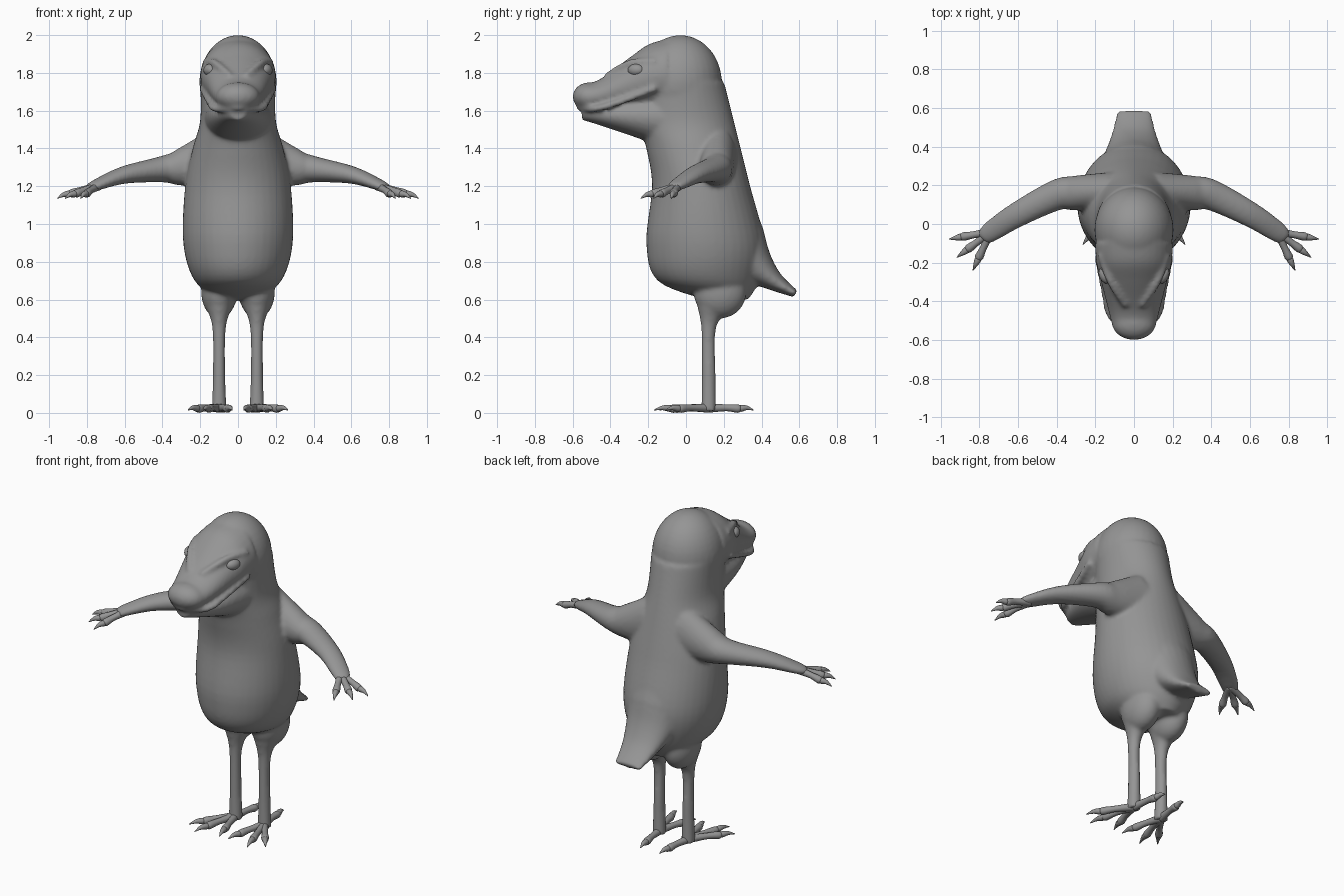
import bpy, bmesh, math
from mathutils import Vector, Matrix

X, Y, Z = Matrix.Identity(3)

cube = bpy.data.objects.get("Cube")
if cube:
    bpy.data.objects.remove(cube, do_unlink=True)

shade = (.3, .3, .3, 1)
grey = bpy.data.materials.new("plain grey")
grey.use_nodes = True
grey.diffuse_color = shade
grey.node_tree.nodes["Principled BSDF"].inputs["Base Color"].default_value = shade


def spline(rows, steps=6):
    """Smooth interpolation through rows of numbers."""
    rows = [Vector(row) for row in rows]
    padded = [rows[0], *rows, rows[-1]]
    result = []
    for before, start, end, after in zip(padded, padded[1:], padded[2:], padded[3:]):
        leave, arrive = (end - before) / 2, (after - start) / 2
        for step in range(steps):
            t = step / steps
            ease = t * t * (3 - 2 * t)
            result.append(start.lerp(end, ease) + leave * (t * (1 - t) ** 2) - arrive * (t * t * (1 - t)))
    return result + [rows[-1]]


def tube(mesh, rows, side=1, axes=None, segments=24):
    """Loft ellipses along rows of x, y, z, width radius, depth radius."""
    points = spline(rows)
    centres = [Vector(point[:3]) for point in points]
    rings = []
    for index, point in enumerate(points):
        across, upward = axes or (None, None)
        if not axes:
            ahead = centres[min(index + 1, len(centres) - 1)] - centres[max(index - 1, 0)]
            across = ahead.cross(Z).normalized()
            upward = across.cross(ahead).normalized()
        ring = []
        for segment in range(segments):
            angle = math.tau * segment / segments
            spot = centres[index] + across * math.cos(angle) * point[3] + upward * math.sin(angle) * point[4]
            spot.x *= side
            ring.append(mesh.verts.new(spot))
        rings.append(ring)
    for lower, upper in zip(rings, rings[1:]):
        for k in range(segments):
            mesh.faces.new((lower[k - 1], lower[k], upper[k], upper[k - 1]))
    mesh.faces.new(rings[0])
    mesh.faces.new(rings[-1])


def ridge(mesh, points, radius, side):
    """A thin raised fold of skin."""
    tube(mesh, [(*point, radius, radius) for point in points], side, segments=12)


def ball(mesh, centre, radii, side=1):
    """An ellipsoid."""
    place = Vector(centre)
    place.x *= side
    bmesh.ops.create_uvsphere(mesh, u_segments=32, v_segments=20, radius=1,
                              matrix=Matrix.LocRotScale(place, None, Vector(radii)))


def digit(mesh, root, degrees, length, drop, side):
    """Toe or finger with a swollen end and a tapering claw."""
    heading = Vector((math.cos(math.radians(degrees)), math.sin(math.radians(degrees)), 0))
    root, thick = Vector(root), .02

    def row(along, height, fatness):
        spot = root + heading * length * along - Z * (drop * along - thick * height)
        return (*spot, thick * fatness, thick * fatness)

    tube(mesh, [row(0, 0, 1.2), row(.4, .3, .9), row(.65, .2, 1.1), row(.72, .1, .6)], side, segments=12)
    tube(mesh, [row(.65, .1, .6), row(.72, .3, .9), row(.85, .5, .6), row(1, 0, .1)], side, segments=12)


def finish(name, mesh):
    """Turn the mesh into a smooth grey object."""
    bmesh.ops.recalc_face_normals(mesh, faces=mesh.faces)
    data = bpy.data.meshes.new(name)
    mesh.to_mesh(data)
    mesh.free()
    data.materials.append(grey)
    data.shade_smooth()
    thing = bpy.data.objects.new(name, data)
    bpy.context.collection.objects.link(thing)
    return thing


body = bmesh.new()

# Torso and neck: height, belly line and half width; the back is a straight slope
trunk = []
for height, front, width in ((.6, .1, .1), (.7, -.15, .23), (.9, -.21, .29), (1.2, -.18, .28),
                             (1.4, -.21, .24), (1.55, -.25, .2), (1.75, -.24, .2)):
    back = min(.64 - height / 4, height * .55)
    trunk.append((0, (front + back) / 2, height, width, (back - front) / 2))
tube(body, trunk, axes=(X, Y), segments=40)

# Cranium
ball(body, (0, -.03, 1.75), (.205, .22, .25))

# Muzzle: depth and top line over a level mouth, narrowing evenly to a round snout
mouth = 1.6
muzzle = []
for depth, top in ((-.1, 1.98), (-.2, 1.95), (-.3, 1.88), (-.45, 1.77), (-.53, 1.74)):
    muzzle.append((0, depth, (top + mouth) / 2, min(.2, (depth + .98) / 4), (top - mouth) / 2))
tube(body, muzzle, axes=(X, Z), segments=32)
ball(body, (0, -.51, 1.675), (.115, .09, .075))

# Lower jaw
tube(body, [(0, -.1, 1.56, .18, .16), (0, -.3, 1.57, .15, .1), (0, -.48, 1.58, .09, .05),
            (0, -.55, 1.58, .04, .03)], axes=(X, Z))

# Back sweeping into the tail
tube(body, [(0, .15, 1.4, .15, .1), (0, .24, 1, .19, .15), (0, .31, .84, .17, .14),
            (0, .45, .71, .12, .06), (0, .58, .63, .09, .02)])

for side in (1, -1):
    # Shoulder, arm and palm
    tube(body, [(.1, .17, 1.35, .1, .16), (.3, .16, 1.3, .09, .1), (.4, .15, 1.29, .08, .07),
                (.6, .05, 1.26, .066, .047), (.74, -.04, 1.21, .055, .03), (.78, -.08, 1.19, .04, .02)], side)

    # Thigh and shank
    ball(body, (.1, .18, .64), (.095, .14, .14), side)
    tube(body, [(.1, .15, .56, .07, .09), (.1, .12, .45, .036, .04), (.1, .12, .2, .033, .037),
                (.1, .12, .01, .04, .04)], side, axes=(X, Y))

    # Brow and lip
    ridge(body, [(.04, -.42, 1.78), (.12, -.3, 1.85), (.17, -.16, 1.86)], .02, side)
    ridge(body, [(0, -.57, 1.62), (.12, -.48, 1.61), (.155, -.34, 1.65), (.19, -.16, 1.72)], .018, side)

# Fuse the parts into one soft skin
skin = finish("body", body)
fuse = skin.modifiers.new("fuse", 'REMESH')
fuse.mode = 'VOXEL'
fuse.voxel_size = .011
fuse.use_smooth_shade = True
soften = skin.modifiers.new("soften", 'SMOOTH')
soften.iterations = 8

for side, label in ((1, "left"), (-1, "right")):
    # Three fingers
    hand = bmesh.new()
    for degrees in (-10, -37, -65):
        digit(hand, (.74, -.04, 1.2), degrees, .22, .065, side)
    finish(label + "_fingers", hand)

    # Three front toes and one hind toe
    foot = bmesh.new()
    for degrees, length in ((-54, .28), (-74, .3), (-105, .27), (98, .24)):
        digit(foot, (.1, .12, .025), degrees, length, .01, side)
    finish(label + "_toes", foot)

    # Eye
    globe = bmesh.new()
    ball(globe, (0, 0, 0), (.03, .045, .032))
    eye = finish(label + "_eye", globe)
    eye.location = (.15 * side, -.265, 1.815)
    eye.rotation_euler.z = -.4 * side
